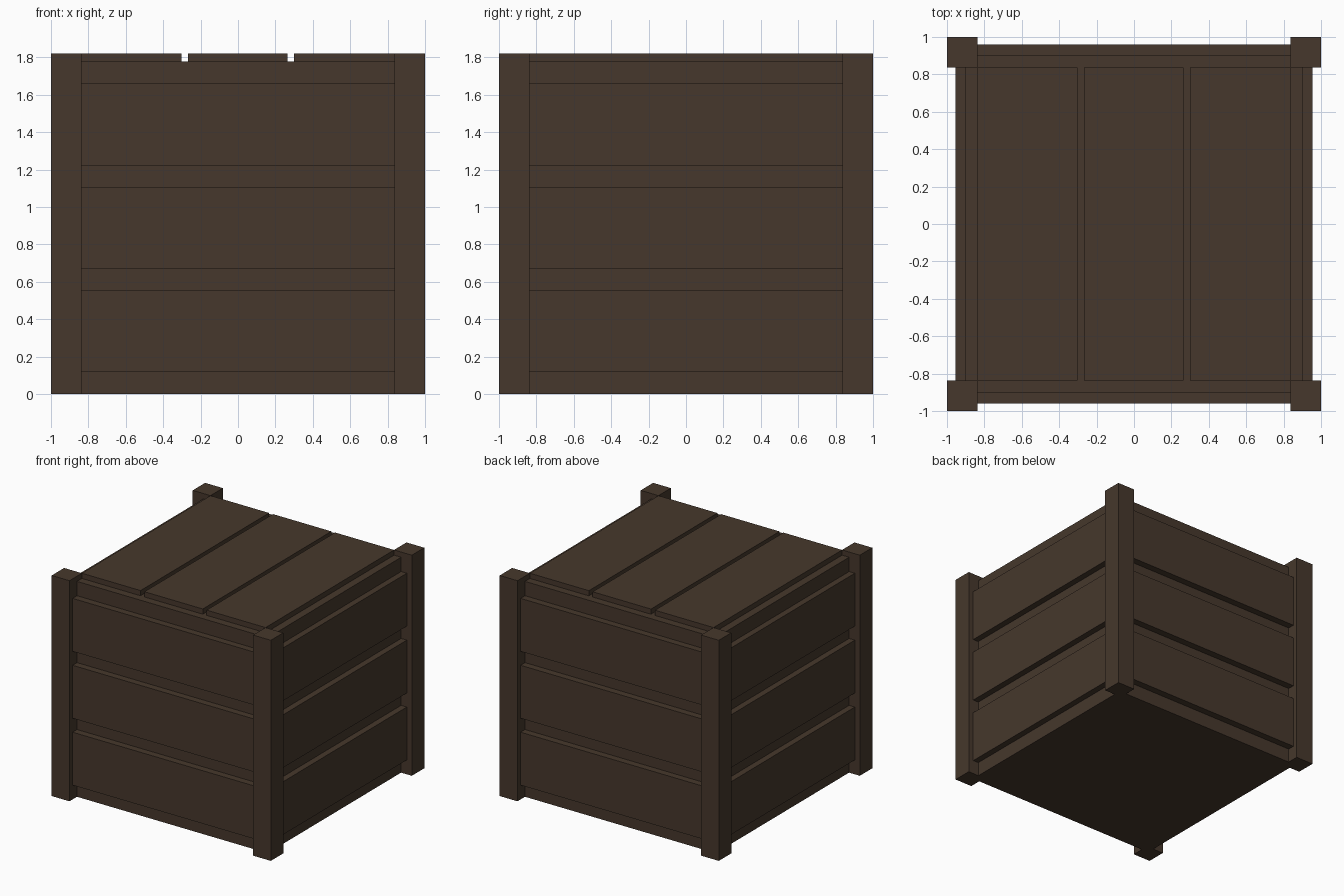
import bpy

if "Cube" in bpy.data.objects:
    bpy.data.objects.remove(bpy.data.objects["Cube"])

wood = bpy.data.materials.new("dark_wood")
wood.diffuse_color = (0.061, 0.039, 0.025, 1)
wood.use_nodes = True
wood.node_tree.nodes["Principled BSDF"].inputs["Base Color"].default_value = wood.diffuse_color


def box(name, x, y, z):
    """Box from (min, max) ranges on each axis."""
    bpy.ops.mesh.primitive_cube_add(size=1)
    ob = bpy.context.object
    ob.name = name
    ob.location = [(r[0] + r[1]) / 2 for r in (x, y, z)]
    ob.scale = [r[1] - r[0] for r in (x, y, z)]
    bpy.ops.object.transform_apply(location=True, rotation=False, scale=True)
    ob.data.materials.append(wood)
    return ob


POST_IN, CORE, TOP, LID = 0.838, 0.902, 1.82, 1.777


def side(s, a, b):
    """Range a..b on the positive or negative side of an axis."""
    return tuple(sorted((s * a, s * b)))


# Crate body
box("crate_body", (-CORE, CORE), (-CORE, CORE), (0, LID))

# Corner posts
for sx in (-1, 1):
    for sy in (-1, 1):
        box("corner_post", side(sx, POST_IN, 1), side(sy, POST_IN, 1), (0, TOP))

# Three raised planks on each of the four walls
span = (-POST_IN, POST_IN)
for i in range(3):
    z0 = 0.118 + i * 0.552
    z = (z0, z0 + 0.437)
    for s in (-1, 1):
        box("front_plank" if s < 0 else "back_plank", span, side(s, CORE, 0.96), z)
        box("left_plank" if s < 0 else "right_plank", side(s, CORE, 0.954), span, z)

# Lid slats
for x in ((-POST_IN, -0.303), (-0.267, 0.265), (0.3, POST_IN)):
    box("lid_slat", x, span, (LID, TOP))
